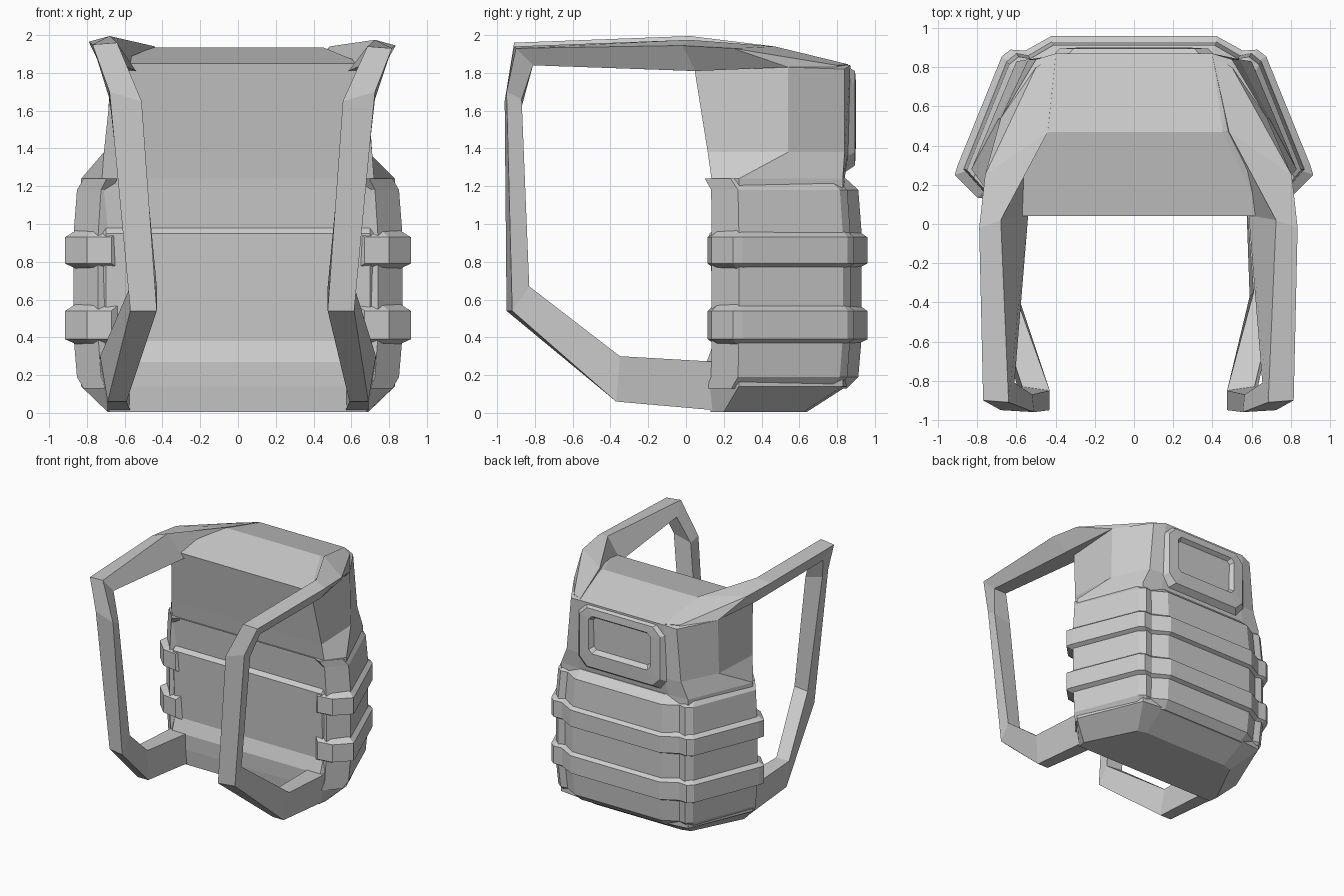
import bpy, bmesh

if "Cube" in bpy.data.objects:
    bpy.data.objects.remove(bpy.data.objects["Cube"])

grey = bpy.data.materials.new("plain grey")
grey.diffuse_color = (0.6, 0.6, 0.6, 1)
grey.use_nodes = True
grey.node_tree.nodes["Principled BSDF"].inputs["Base Color"].default_value = grey.diffuse_color


def finish(bm, name):
    bmesh.ops.remove_doubles(bm, verts=bm.verts, dist=0.0005)
    bmesh.ops.recalc_face_normals(bm, faces=bm.faces)
    me = bpy.data.meshes.new(name)
    bm.to_mesh(me)
    bm.free()
    ob = bpy.data.objects.new(name, me)
    bpy.context.collection.objects.link(ob)
    me.materials.append(grey)
    return ob


def loft(bm, rings, cap_start=True, cap_end=True, closed=True):
    """Skin a list of equal length point rings."""
    vs = [[bm.verts.new(p) for p in r] for r in rings]
    n = len(vs[0])
    for a, b in zip(vs, vs[1:]):
        for i in range(n if closed else n - 1):
            j = (i + 1) % n
            bm.faces.new((a[i], a[j], b[j], b[i]))
    if cap_start:
        bm.faces.new(vs[0])
    if cap_end:
        bm.faces.new(vs[-1])
    return vs


def mirrored(half, z=None):
    """Right half outline, front to back, completed into a symmetric ring."""
    pts = [p if z is None else (p[0], p[1], z) for p in half]
    return pts + [(-x, y, h) for x, y, h in reversed(pts)]


# Main body: stacked sections (front corner, side corner, two back corners)
def section(fx, fy, z, side=(0.83, 0.28), b1=(0.60, 0.83), b2=(0.42, 0.85)):
    return mirrored([(fx, fy), side, b1, b2], z)


rim = mirrored([(0.66, 0.04, 1.85), (0.68, 0.54, 1.83), (0.50, 0.84, 1.82), (0.40, 0.87, 1.84)])
rings = [
    section(0.68, 0.13, 0.005, (0.69, 0.20), (0.48, 0.62), (0.40, 0.64)),
    section(0.70, 0.115, 0.14),
    section(0.70, 0.11, 0.27),
    section(0.70, 0.15, 0.38),
    section(0.70, 0.125, 0.95),
    section(0.70, 0.155, 0.98),
    section(0.72, 0.135, 1.24, (0.83, 0.28), (0.60, 0.83), (0.42, 0.84)),
    section(0.71, 0.115, 1.38, (0.69, 0.54), (0.54, 0.84), (0.40, 0.86)),
    rim,
]
bm = bmesh.new()
v = loft(bm, rings, cap_end=False)[-1]
ridge = [bm.verts.new((s * 0.45, 0.47, 1.935)) for s in (1, -1)]
bm.faces.new((v[0], v[7], ridge[1], ridge[0]))
bm.faces.new((ridge[0], ridge[1], v[4], v[3]))
for r, f, s, b1, b2 in ((ridge[0], *v[:4]), (ridge[1], *v[:3:-1])):
    bm.faces.new((r, f, s))
    bm.faces.new((r, s, b1))
    bm.faces.new((r, b1, b2))
finish(bm, "body")

# Padded pouch wrapped around the sides and back
pouch = [(0.68, 0.16), (0.74, 0.135), (0.87, 0.28), (0.65, 0.83), (0.60, 0.87), (0.54, 0.86), (0.42, 0.93)]


def shrink(half, k, dy=0.0):
    return [(x * k, 0.3 + (y - 0.3) * k + dy) for x, y in half]


bm = bmesh.new()
loft(bm, [mirrored(shrink(pouch, k, dy), z) for z, k, dy in (
    (0.13, 0.94, -0.04), (0.19, 0.98, -0.005), (0.40, 1.0, 0.0), (0.95, 1.0, 0.0),
    (1.18, 0.98, -0.005), (1.24, 0.94, -0.045))])
# Leave the front of the pouch open so that the body panel shows
bmesh.ops.delete(bm, geom=[f for f in bm.faces if len(f.verts) == 4
                           and max(w.co.y for w in f.verts) < 0.25
                           and abs(f.calc_center_median().x) < 0.1], context='FACES_ONLY')
finish(bm, "pouch")

# Two raised bands, each a strip with bevelled edges
outer = [(0.67, 0.115), (0.80, 0.135), (0.915, 0.25), (0.90, 0.30), (0.675, 0.855), (0.63, 0.89),
         (0.555, 0.885), (0.42, 0.96)]
inner = [(0.63, 0.15), (0.76, 0.17), (0.86, 0.27), (0.85, 0.30), (0.635, 0.83), (0.60, 0.85),
         (0.54, 0.85), (0.42, 0.91)]
for name, low, high in (("lower_band", 0.365, 0.575), ("upper_band", 0.765, 0.965)):
    bm = bmesh.new()
    path = [mirrored(half, z) for half, z in
            ((inner, low), (outer, low + 0.025), (outer, high - 0.035), (inner, high))]
    cross = [[ring[i] for ring in path] for i in range(16)]
    loft(bm, cross)
    finish(bm, name)

# Raised back panel with a recessed window
def panel(hx, z0, z1, y, cut):
    return [(hx - cut, y, z0), (hx, y, z0 + cut), (hx, y, z1 - cut), (hx - cut, y, z1),
            (-hx + cut, y, z1), (-hx, y, z1 - cut), (-hx, y, z0 + cut), (-hx + cut, y, z0)]


bm = bmesh.new()
loft(bm, [panel(0.45, 1.26, 1.85, 0.82, 0.08), panel(0.38, 1.31, 1.81, 0.895, 0.07),
          panel(0.29, 1.43, 1.75, 0.90, 0.03), panel(0.26, 1.46, 1.72, 0.855, 0.02)])
finish(bm, "back_panel")

# Shoulder straps: each station is x, y, z of outer-outside, outer-inside, inner-inside, inner-outside
stations = [
    ((0.69, 0.20, 0.01), (0.57, 0.20, 0.01), (0.57, 0.17, 0.27), (0.73, 0.17, 0.27)),
    ((0.69, -0.37, 0.06), (0.59, -0.37, 0.06), (0.61, -0.35, 0.30), (0.73, -0.35, 0.30)),
    ((0.58, -0.92, 0.54), (0.44, -0.95, 0.54), (0.44, -0.85, 0.67), (0.58, -0.83, 0.67)),
    ((0.69, -0.95, 1.70), (0.52, -0.96, 1.65), (0.53, -0.87, 1.62), (0.69, -0.87, 1.66)),
    ((0.78, -0.90, 1.95), (0.65, -0.91, 1.96), (0.62, -0.81, 1.84), (0.74, -0.81, 1.84)),
    ((0.80, -0.02, 1.965), (0.69, 0.02, 1.995), (0.55, 0.045, 1.81), (0.71, 0.05, 1.81)),
    ((0.77, 0.25, 1.95), (0.45, 0.47, 1.94), (0.45, 0.50, 1.80), (0.68, 0.54, 1.83)),
    ((0.50, 0.80, 1.84), (0.40, 0.86, 1.845), (0.40, 0.80, 1.78), (0.50, 0.80, 1.79)),
]
for name, side, shift, drop in (("left_strap", -1, -0.01, 0.0), ("right_strap", 1, 0.035, 0.02)):
    bm = bmesh.new()
    loft(bm, [[(side * (x + (shift if 0.5 > y and z > 0.4 else 0)), y,
                z - (drop if y < 0.4 and z > 1.9 else 0)) for x, y, z in s] for s in stations])
    finish(bm, name)
